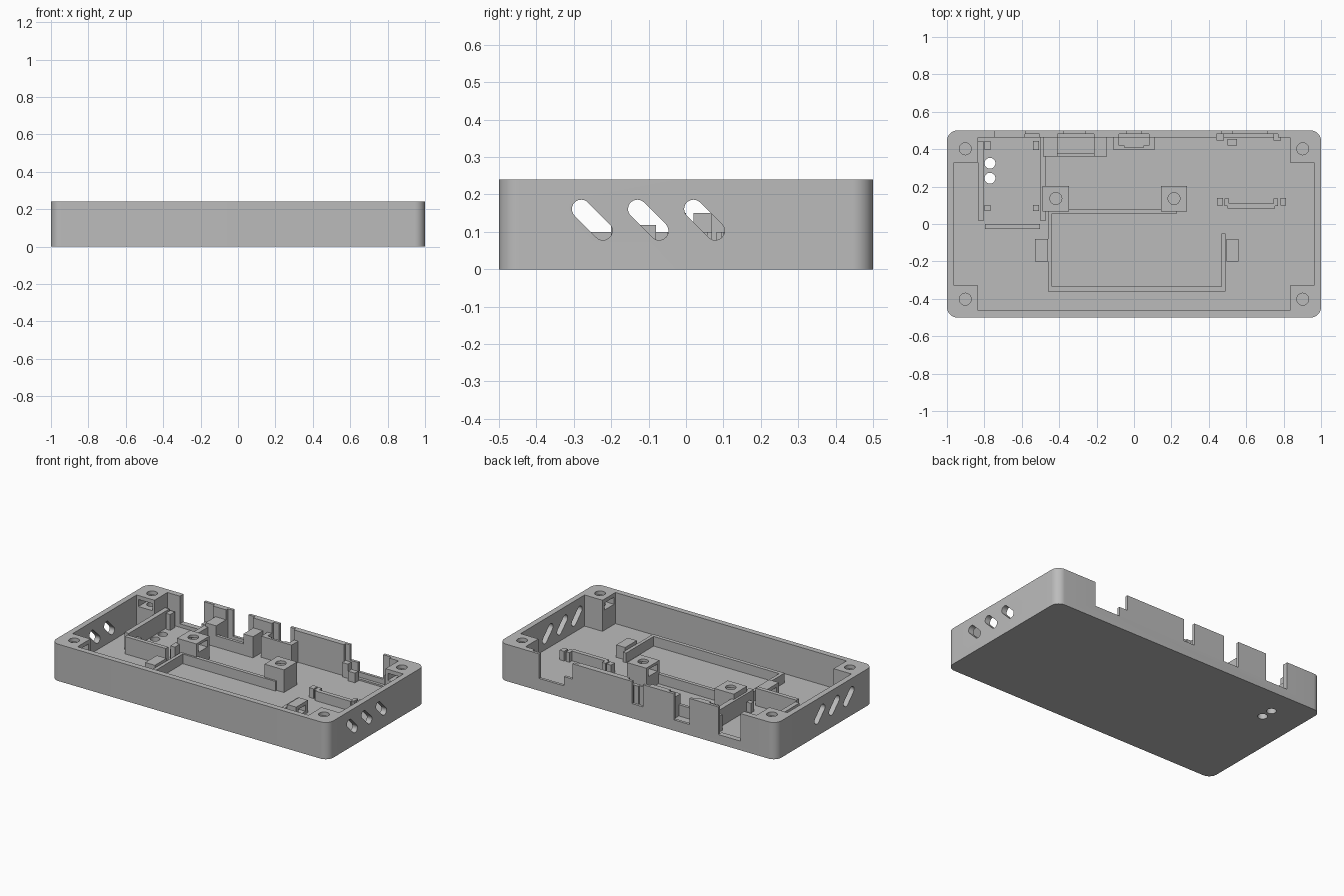
import bpy, bmesh, math

if "Cube" in bpy.data.objects:
    bpy.data.objects.remove(bpy.data.objects["Cube"])

mat = bpy.data.materials.new("light_grey")
mat.diffuse_color = (0.5, 0.5, 0.5, 1)
mat.use_nodes = True
mat.node_tree.nodes["Principled BSDF"].inputs["Base Color"].default_value = mat.diffuse_color
FLOOR, TOP = 0.037, 0.24


def prism(name, pts, z0, z1):
    """Extrude a flat outline from z0 to z1."""
    bm = bmesh.new()
    f = bm.faces.new([bm.verts.new((x, y, z0)) for x, y in pts])
    r = bmesh.ops.extrude_face_region(bm, geom=[f])
    for v in r["geom"]:
        if isinstance(v, bmesh.types.BMVert):
            v.co.z = z1
    bmesh.ops.recalc_face_normals(bm, faces=bm.faces)
    me = bpy.data.meshes.new(name)
    bm.to_mesh(me)
    bm.free()
    me.materials.append(mat)
    ob = bpy.data.objects.new(name, me)
    bpy.context.collection.objects.link(ob)
    return ob


def box(name, x0, x1, y0, y1, z0, z1):
    return prism(name, [(x0, y0), (x1, y0), (x1, y1), (x0, y1)], z0, z1)


def rib(name, x0, x1, y0, y1, top):
    return box(name, x0, x1, y0, y1, FLOOR - 0.005, top)


def circle(cx, cy, r, n=32):
    return [(cx + r * math.cos(2 * math.pi * i / n),
             cy + r * math.sin(2 * math.pi * i / n)) for i in range(n)]


def cut(ob, cutter):
    """Subtract the cutter and remove it."""
    m = ob.modifiers.new("cut", 'BOOLEAN')
    m.operation, m.solver, m.object = 'DIFFERENCE', 'EXACT', cutter
    bpy.context.view_layer.objects.active = ob
    bpy.ops.object.modifier_apply(modifier=m.name)
    bpy.data.objects.remove(cutter)


def cut_box(ob, *b):
    cut(ob, box("cutter", *b))


def cut_hole(ob, x, y, r, z0, z1):
    cut(ob, prism("cutter", circle(x, y, r), z0, z1))


# Rounded outer shell
R = 0.055
outline = []
for q, (sx, sy) in enumerate([(1, 1), (-1, 1), (-1, -1), (1, -1)]):
    for i in range(13):
        a = math.pi / 2 * (q + i / 12)
        outline.append((sx * (1 - R) + R * math.cos(a), sy * (0.5 - R) + R * math.sin(a)))
shell = prism("case_shell", outline, 0, TOP)

# Cavity with square corner posts left standing
X, Y, PX, PY = 0.963, 0.463, 0.834, 0.33
quad = [(X, PY), (PX, PY), (PX, Y)]
cavity = (quad + [(-x, y) for x, y in reversed(quad)]
          + [(-x, -y) for x, y in quad] + [(x, -y) for x, y in reversed(quad)])
cut(shell, prism("cutter", cavity, FLOOR, 0.3))

# Screw holes and nut slots in the corner posts
for sx in (-1, 1):
    for sy in (-1, 1):
        cut_hole(shell, sx * 0.902, sy * 0.402, 0.032, 0.08, 0.3)
        if sy > 0:
            cut_box(shell, sx * 0.9 - 0.05, sx * 0.9 + 0.05, 0.3, 0.45, 0.168, 0.214)
        else:
            xs = sorted((sx * 0.80, sx * 0.95))
            cut_box(shell, *xs, -0.45, -0.35, 0.168, 0.214)

# Slanted vents through both end walls
for yc in (-0.251, -0.101, 0.049):
    pts = []
    for i in range(26):
        a = math.pi * (i if i < 13 else i - 1) / 12 + math.pi / 4
        a = math.pi / 4 + (math.pi * i / 12 if i < 13 else math.pi * (i - 1) / 12)
        s = 1 if i >= 13 else -1
        pts.append((yc + s * 0.029 + 0.025 * math.cos(a), 0.132 - s * 0.029 + 0.025 * math.sin(a)))
    vent = prism("cutter", pts, -1.2, 1.2)
    for v in vent.data.vertices:
        y, z, x = v.co
        v.co = (x, y, z)
    for sx in (-1, 1):
        one = vent.copy()
        one.data = vent.data.copy()
        for v in one.data.vertices:
            v.co.x = sx * 0.9 + (0.2 if v.co.x > 0 else 0) * sx
        bm = bmesh.new()
        bm.from_mesh(one.data)
        bmesh.ops.recalc_face_normals(bm, faces=bm.faces)
        bm.to_mesh(one.data)
        bm.free()
        bpy.context.collection.objects.link(one)
        cut(shell, one)
    bpy.data.objects.remove(vent)

# Connector notches in the back wall, with thinner wall around each
for x0, x1, z in [(-0.743, -0.583, 0.06), (-0.374, -0.262, 0.07),
                  (-0.04, 0.04, 0.095), (0.53, 0.71, 0.08), (0.47, 0.54, 0.14)]:
    cut_box(shell, x0, x1, 0.44, 0.55, z, 0.3)
for x0, x1 in [(-0.583, -0.505), (-0.41, -0.215), (-0.08, 0.08), (0.44, 0.77)]:
    cut_box(shell, x0, x1, 0.44, 0.482, FLOOR + 0.01, 0.3)

# Round holes in the floor
for y in (0.325, 0.245):
    cut_hole(shell, -0.77, y, 0.029, -0.1, 0.1)

# Battery frame
rib("battery_wall_front", -0.46, 0.49, -0.36, -0.335, 0.1)
rib("battery_wall_left", -0.46, -0.438, -0.335, 0.08, 0.1)
rib("battery_wall_right", 0.468, 0.49, -0.335, -0.05, 0.1)
rib("battery_wall_back", -0.438, 0.23, 0.056, 0.08, 0.1)

# Strap loops beside the battery
for x0, x1 in ((-0.53, -0.46), (0.495, 0.56)):
    loop = rib("strap_loop", x0, x1, -0.2, -0.08, 0.118)
    cut_box(loop, x0 - 0.1, x1 + 0.1, -0.175, -0.105, 0.055, 0.095)

# Board screw posts with nut slots facing each other
for x, s in ((-0.418, 1), (0.214, -1)):
    post = rib("screw_post", x - 0.07, x + 0.07, 0.068, 0.204, 0.185)
    cut_hole(post, x, 0.136, 0.032, 0.06, 0.3)
    cut_box(post, *sorted((x - s * 0.045, x + s * 0.1)), 0.09, 0.182, 0.122, 0.168)

# Left module holder
rib("module_wall_right", -0.503, -0.47, 0.02, 0.465, 0.15)
rib("module_wall_left", -0.834, -0.803, 0.02, 0.44, 0.15)
rib("module_wall_front", -0.797, -0.503, -0.027, 0.0, 0.15)
for x in (-0.782, -0.524):
    rib("module_peg_back", x - 0.016, x + 0.016, 0.395, 0.443, 0.14)
    rib("module_peg_front", x - 0.016, x + 0.016, 0.07, 0.102, 0.1)

# Wide connector holder
rib("connector_block_left", -0.487, -0.41, 0.36, 0.466, 0.175)
rib("connector_block_right", -0.214, -0.144, 0.36, 0.466, 0.175)
rib("connector_shelf", -0.41, -0.214, 0.36, 0.38, 0.11)

# Narrow connector holder
for s in (-1, 1):
    rib("plug_cheek", *sorted((s * 0.08, s * 0.11)), 0.395, 0.466, 0.175)
    rib("plug_lip", *sorted((s * 0.05, s * 0.08)), 0.395, 0.42, 0.175)
rib("plug_stop", -0.05, 0.05, 0.395, 0.41, 0.175)

# Right module holder
rib("small_board_stop", 0.5, 0.755, 0.082, 0.11, 0.1)
for x in (0.46, 0.798):
    rib("small_board_post", x - 0.016, x + 0.016, 0.1, 0.14, 0.1)
for x in (0.497, 0.758):
    rib("small_board_stop_end", x - 0.012, x + 0.012, 0.095, 0.137, 0.1)
for x in (0.46, 0.765):
    rib("back_board_clip", x - 0.02, x + 0.02, 0.447, 0.485, 0.13)
rib("back_board_clip_low", 0.5, 0.55, 0.42, 0.455, 0.1)

# Smooth shading with sharp edges kept
bpy.ops.object.select_all(action='SELECT')
bpy.context.view_layer.objects.active = shell
bpy.ops.object.shade_smooth_by_angle(angle=math.radians(30))
